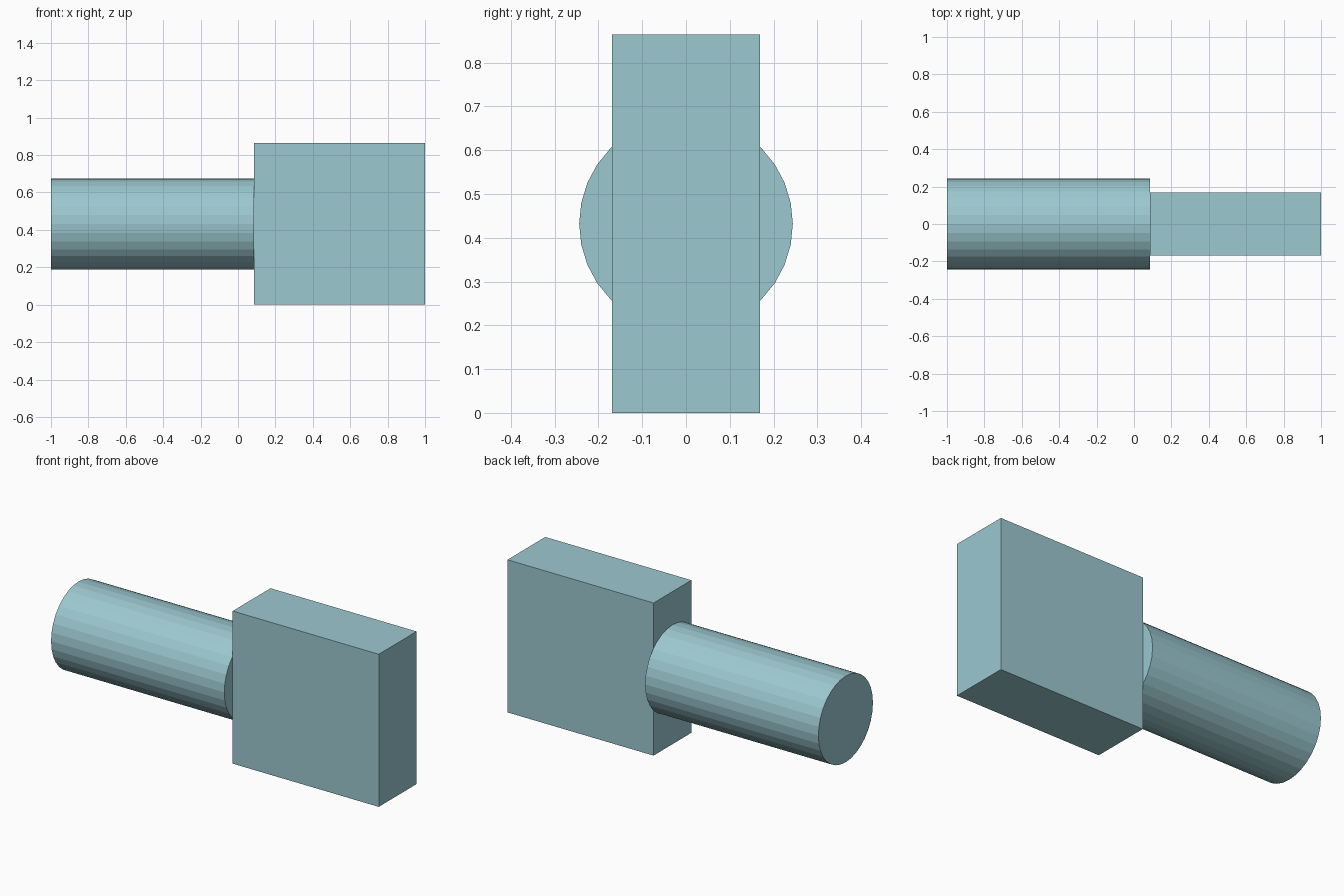
import bpy, math

if "Cube" in bpy.data.objects:
    bpy.data.objects.remove(bpy.data.objects["Cube"])

MID_Z, JOIN_X = 0.432, 0.085

teal = bpy.data.materials.new("pale_teal")
teal.diffuse_color = (0.33, 0.58, 0.63, 1)
teal.use_nodes = True
teal.node_tree.nodes["Principled BSDF"].inputs["Base Color"].default_value = teal.diffuse_color


def finish(name):
    obj = bpy.context.object
    obj.name = name
    obj.data.materials.append(teal)
    bpy.ops.object.transform_apply(location=False, rotation=True, scale=True)
    return obj


# Rectangular block head
bpy.ops.mesh.primitive_cube_add(size=1, location=((1 + JOIN_X) / 2, 0, MID_Z))
bpy.context.object.scale = (1 - JOIN_X, 0.338, 2 * MID_Z)
finish("block_head")

# Faceted round handle lying along x, butted against the block
bpy.ops.mesh.primitive_cylinder_add(
    vertices=32, radius=0.244, depth=1 + JOIN_X,
    location=((JOIN_X - 1) / 2, 0, MID_Z), rotation=(0, math.pi / 2, 0))
finish("round_handle")
